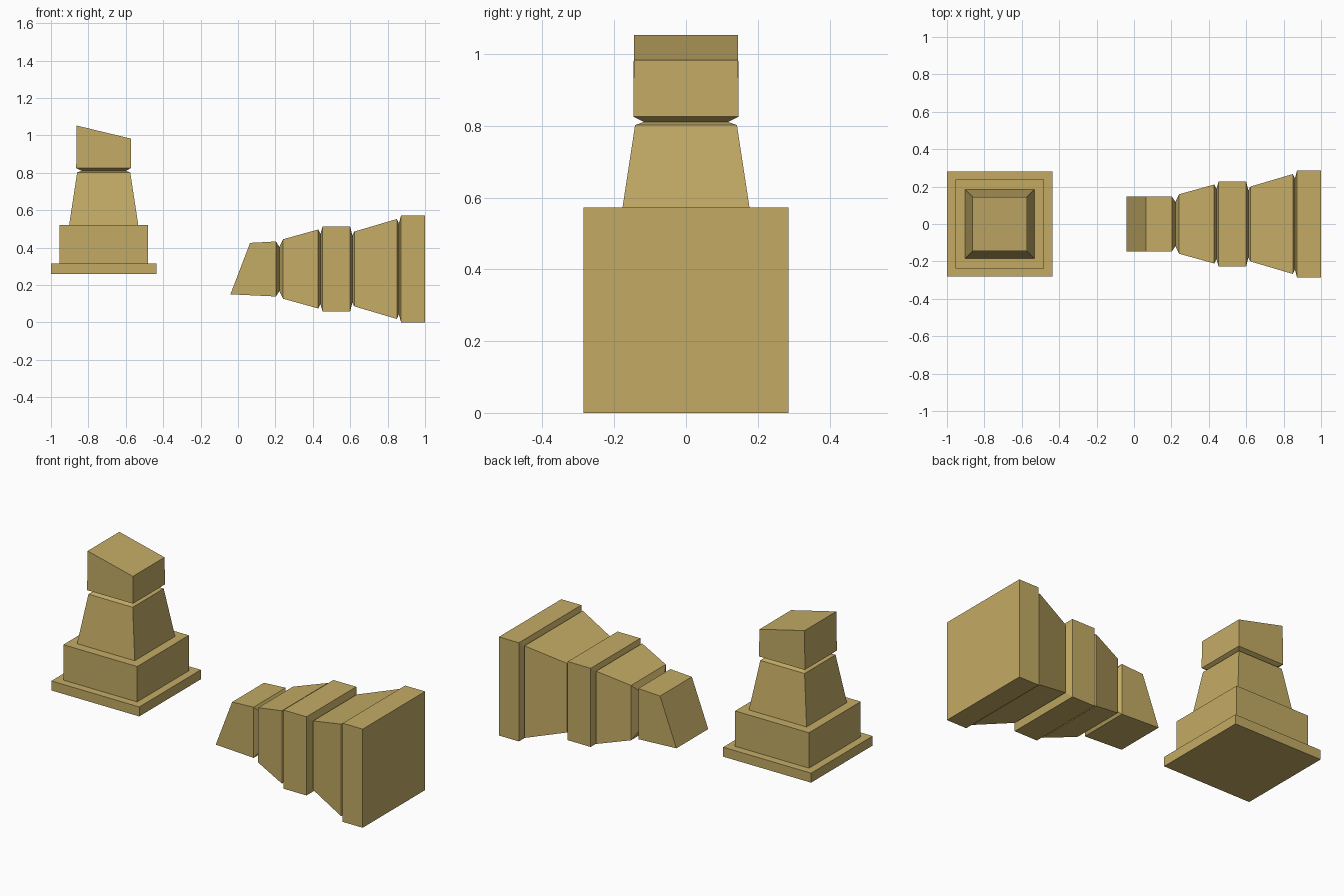
import bpy, bmesh
from mathutils import Matrix, Vector
from math import pi

if "Cube" in bpy.data.objects:
    bpy.data.objects.remove(bpy.data.objects["Cube"])

stone = bpy.data.materials.new("sandstone")
stone.diffuse_color = (0.55, 0.41, 0.13, 1)
stone.use_nodes = True
stone.node_tree.nodes["Principled BSDF"].inputs["Base Color"].default_value = stone.diffuse_color


def square_loft(name, profile, placement):
    """Loft square rings (height, half width, slant of the ring along local x)."""
    bm = bmesh.new()
    rings = []
    for h, r, slant in profile:
        rings.append([bm.verts.new((sx * r, sy * r, h - sx * slant))
                      for sx, sy in ((-1, -1), (1, -1), (1, 1), (-1, 1))])
    for low, high in zip(rings, rings[1:]):
        for i in range(4):
            j = (i + 1) % 4
            bm.faces.new((low[i], low[j], high[j], high[i]))
    bm.faces.new(rings[0][::-1])
    bm.faces.new(rings[-1])
    bm.transform(placement)
    bmesh.ops.recalc_face_normals(bm, faces=bm.faces)
    mesh = bpy.data.meshes.new(name)
    bm.to_mesh(mesh)
    bm.free()
    mesh.materials.append(stone)
    obj = bpy.data.objects.new(name, mesh)
    bpy.context.collection.objects.link(obj)
    return obj


# Standing broken pillar: stepped plinth, tapered shaft, groove, slanted top
square_loft("standing_pillar", [
    (0.26, 0.282, 0), (0.315, 0.282, 0),
    (0.315, 0.237, 0), (0.52, 0.237, 0),
    (0.52, 0.185, 0), (0.802, 0.142, 0),
    (0.811, 0.118, 0), (0.826, 0.147, 0),
    (1.018, 0.145, 0.035),
], Matrix.Translation((-0.718, 0, 0)))

# Fallen pillar, lying along x: distance from its base, base end at x = 1
lying = Matrix.Translation(Vector((1, 0, 0.286))) @ Matrix.Rotation(-pi / 2, 4, 'Y')
square_loft("fallen_pillar", [
    (0.0, 0.286, 0), (0.128, 0.286, 0),          # base slab
    (0.14, 0.243, 0), (0.151, 0.267, 0),         # groove
    (0.378, 0.200, 0),                           # lower taper
    (0.389, 0.180, 0), (0.401, 0.228, 0),        # groove
    (0.548, 0.228, 0),                           # middle block
    (0.559, 0.187, 0), (0.571, 0.211, 0),        # groove
    (0.759, 0.159, 0),                           # upper taper
    (0.779, 0.118, 0), (0.797, 0.147, 0),        # groove
    (0.988, 0.1375, 0.0525),                     # slanted broken end
], lying)

# Broken end keeps its full width across y and its slight droop
end = bpy.data.objects["fallen_pillar"].data
for v in end.vertices[-4:]:
    v.co.y *= 0.146 / 0.1375
    v.co.z += 0.002
